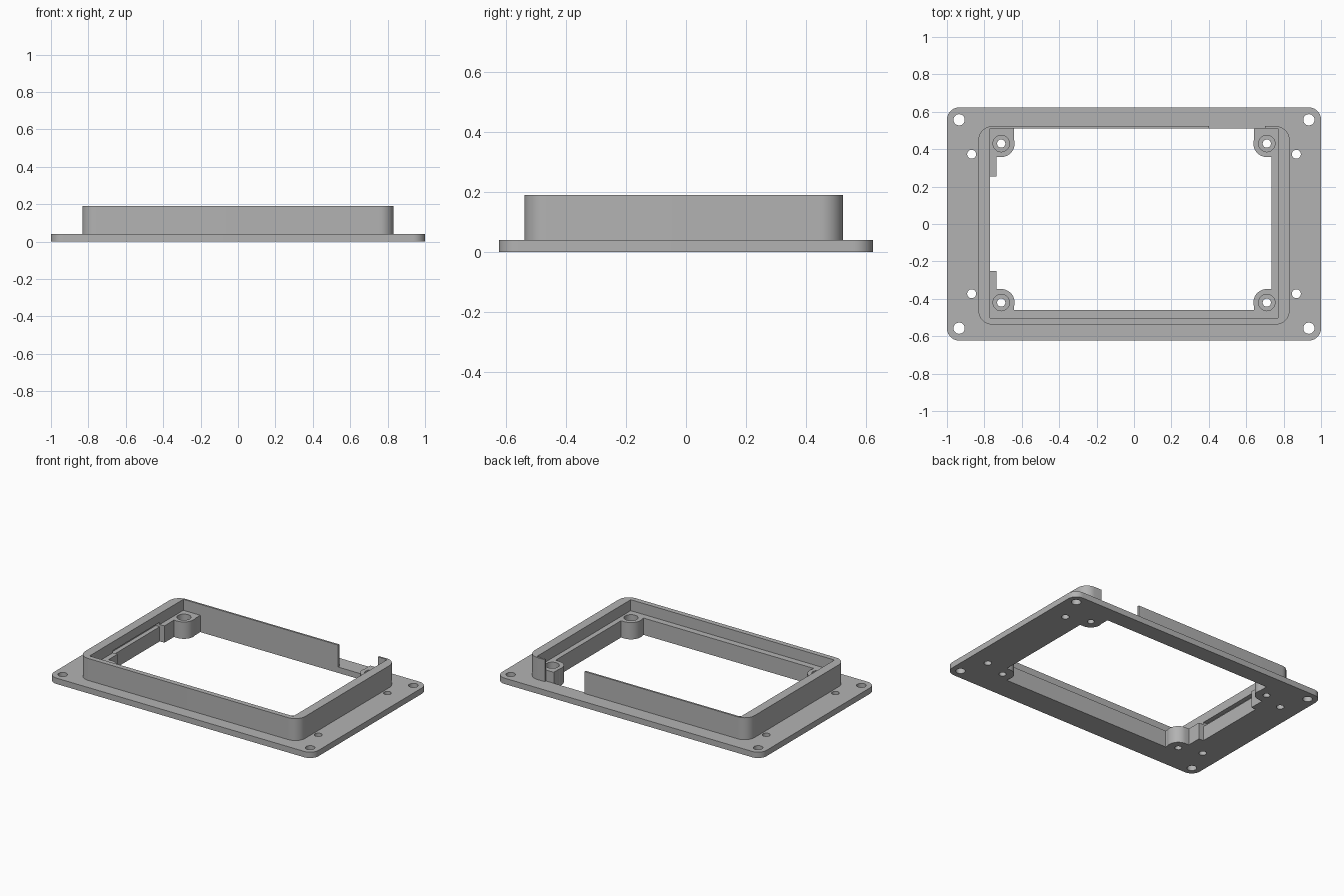
import bpy, bmesh
from math import cos, sin, pi, radians

if "Cube" in bpy.data.objects:
    bpy.data.objects.remove(bpy.data.objects["Cube"], do_unlink=True)

# Single plain grey
grey = bpy.data.materials.new("plain_grey")
grey.use_nodes = True
grey.diffuse_color = (0.45, 0.45, 0.45, 1)
grey.node_tree.nodes["Principled BSDF"].inputs["Base Color"].default_value = grey.diffuse_color


def prism(name, pts, z0, z1):
    """Extrude a closed outline between two heights."""
    bm = bmesh.new()
    face = bm.faces.new([bm.verts.new((x, y, z0)) for x, y in pts])
    ext = bmesh.ops.extrude_face_region(bm, geom=[face])["geom"]
    top = [v for v in ext if isinstance(v, bmesh.types.BMVert)]
    bmesh.ops.translate(bm, verts=top, vec=(0, 0, z1 - z0))
    bmesh.ops.recalc_face_normals(bm, faces=bm.faces)
    mesh = bpy.data.meshes.new(name)
    bm.to_mesh(mesh)
    bm.free()
    mesh.materials.append(grey)
    ob = bpy.data.objects.new(name, mesh)
    bpy.context.collection.objects.link(ob)
    return ob


def box(name, x0, x1, y0, y1, z0, z1):
    return prism(name, [(x0, y0), (x1, y0), (x1, y1), (x0, y1)], z0, z1)


def rounded(name, x0, x1, y0, y1, r, z0, z1, steps=10):
    pts = []
    corners = [(x1 - r, y1 - r), (x0 + r, y1 - r), (x0 + r, y0 + r), (x1 - r, y0 + r)]
    for q, (cx, cy) in enumerate(corners):
        for i in range(steps + 1):
            a = (q + i / steps) * pi / 2
            pts.append((cx + r * cos(a), cy + r * sin(a)))
    return prism(name, pts, z0, z1)


def cylinder(name, cx, cy, r, z0, z1, n=40):
    pts = [(cx + r * cos(2 * pi * i / n), cy + r * sin(2 * pi * i / n)) for i in range(n)]
    return prism(name, pts, z0, z1)


def combine(target, tool, operation="DIFFERENCE"):
    """Apply a boolean and discard the tool."""
    mod = target.modifiers.new("combine", "BOOLEAN")
    mod.operation, mod.solver, mod.object = operation, "EXACT", tool
    bpy.context.view_layer.objects.active = target
    bpy.ops.object.modifier_apply(modifier=mod.name)
    bpy.data.objects.remove(tool, do_unlink=True)


PLATE, LEDGE, TOP = 0.04, 0.115, 0.19
BACK, FRONT, SIDE = 0.51, -0.503, 0.77
bosses = [(sx * 0.71, y, sy) for sx in (-1, 1) for y, sy in ((0.43, 1), (-0.42, -1))]

# Flange plate with the raised wall block
frame = rounded("bezel_frame", -1, 1, -0.623, 0.623, 0.065, 0, PLATE)
combine(frame, rounded("wall", -0.832, 0.832, -0.538, 0.523, 0.075, 0.02, TOP), "UNION")

# Upper cavity that leaves the inner ledge
combine(frame, box("cavity", -SIDE, SIDE, FRONT, BACK, LEDGE, 0.4))

# Window opening, keeping the corner bosses solid
opening = box("opening", -0.735, 0.735, -0.46, BACK, -0.1, 0.15)
for x, y, sy in bosses:
    sx = 1 if x > 0 else -1
    combine(opening, cylinder("boss", x, y, 0.072, -0.2, 0.3))
    xs = sorted((x, sx * 0.9))
    ys = sorted((y - sy * 0.072, sy * 0.7))
    combine(opening, box("side_fill", *xs, *ys, -0.2, 0.3))
    xs = sorted((x - sx * 0.068, sx * 0.9))
    ys = sorted((y, sy * 0.7))
    combine(opening, box("end_fill", *xs, *ys, -0.2, 0.3))
combine(frame, opening)

# Relief and slot in the right side wall, notch in the back wall
combine(frame, box("side_relief", -SIDE, -0.7, -0.25, 0.255, -0.1, 0.15))
combine(frame, box("side_slot", -0.80, -0.75, -0.25, 0.255, 0.10, 0.13))
combine(frame, box("back_notch", 0.4, 0.7, BACK, 0.58, PLATE, 0.4))

# Boss holes with counterbores
for x, y, sy in bosses:
    combine(frame, cylinder("screw_hole", x, y, 0.022, -0.1, 0.3))
    combine(frame, cylinder("counterbore", x, y, 0.044, 0.05, 0.3))

# Flange mounting holes
for sx in (-1, 1):
    for sy in (-1, 1):
        combine(frame, cylinder("corner_hole", sx * 0.935, sy * 0.557, 0.03, -0.1, 0.1))
        combine(frame, cylinder("side_hole", sx * 0.868, sy * 0.373, 0.024, -0.1, 0.1))

# Smooth rounded corners, crisp edges
bpy.ops.object.select_all(action="DESELECT")
frame.select_set(True)
bpy.context.view_layer.objects.active = frame
bpy.ops.object.shade_smooth_by_angle(angle=radians(30))
